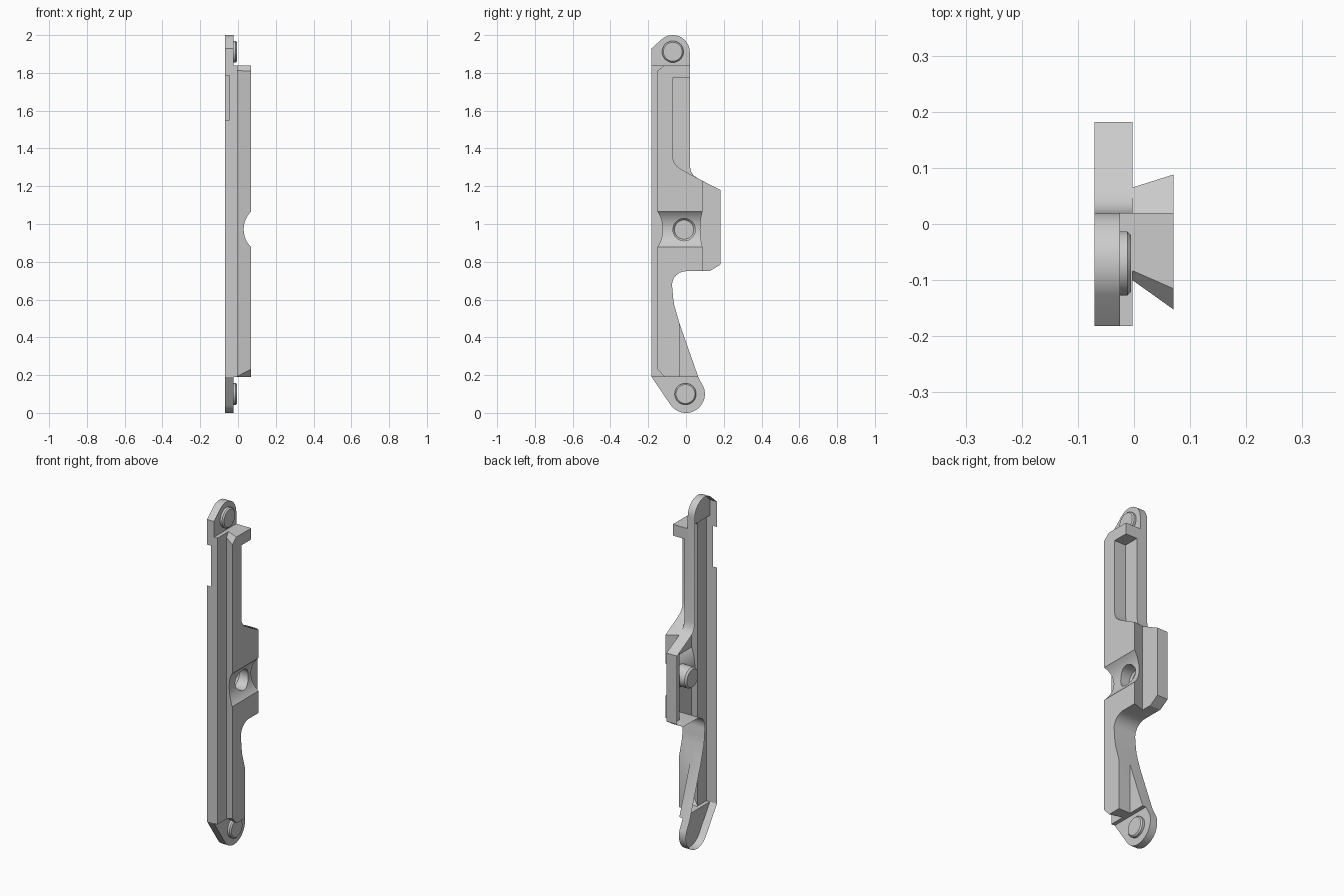
import bpy, bmesh
from math import cos, sin, radians

if "Cube" in bpy.data.objects:
    bpy.data.objects.remove(bpy.data.objects["Cube"])

BACK, TAB, LEDGE, FACE = -0.07, -0.025, -0.003, 0.07


def arc(cy, cz, r, a0, a1, n):
    return [(cy + r * cos(radians(a0 + (a1 - a0) * i / n)),
             cz + r * sin(radians(a0 + (a1 - a0) * i / n))) for i in range(n + 1)]


def circle(cy, cz, r, n=32):
    return arc(cy, cz, r, 0, 360, n)[:-1]


def loft(name, rings, cap_start=True):
    """Skin a stack of (x, yz-outline) rings along x."""
    bm = bmesh.new()
    loops = [[bm.verts.new((x, y, z)) for y, z in pts] for x, pts in rings]
    for a, b in zip(loops, loops[1:]):
        n = len(a)
        for i in range(n):
            j = (i + 1) % n
            bm.faces.new((a[i], a[j], b[j], b[i]))
    if cap_start:
        bm.faces.new(loops[0][::-1])
    bm.faces.new(loops[-1])
    bmesh.ops.recalc_face_normals(bm, faces=bm.faces)
    me = bpy.data.meshes.new(name)
    bm.to_mesh(me)
    bm.free()
    ob = bpy.data.objects.new(name, me)
    bpy.context.collection.objects.link(ob)
    return ob


def box(name, x0, x1, y0, y1, z0, z1):
    pts = [(y0, z0), (y1, z0), (y1, z1), (y0, z1)]
    return loft(name, [(x0, pts), (x1, pts)])


def boolean(target, tool, op):
    m = target.modifiers.new(op, 'BOOLEAN')
    m.operation, m.solver, m.object = op, 'EXACT', tool
    tool.hide_render = True
    tool.hide_set(True)


def smooth(ob):
    bpy.ops.object.select_all(action='DESELECT')
    ob.select_set(True)
    bpy.context.view_layer.objects.active = ob
    bpy.ops.object.shade_smooth_by_angle(angle=radians(25))


# Finger scoop edge shared by the base and the raised rail
scoop = [(-0.035, 0.475), (-0.062, 0.57), (-0.069, 0.615)] + arc(0, 0.676, 0.074, 195, 90, 12)

# Base plate silhouette with round end tabs and side bump
outline = (arc(0, 0.1, 0.1, 215, 380, 24) + [(0.065, 0.19)] + scoop +
           [(0.125, 0.75), (0.182, 0.785), (0.182, 1.18), (0.065, 1.24),
            (0.04, 1.257), (0.026, 1.278), (0.02, 1.31)] +
           arc(-0.07, 1.91, 0.09, 0, 128, 18) + [(-0.182, 1.93), (-0.182, 0.19)])
body = loft("plate_solid", [(BACK, outline), (LEDGE, outline)])

# Thinner end tabs
boolean(body, box("top_step_cutter", TAB, 0.1, -0.3, 0.3, 1.84, 2.1), 'DIFFERENCE')
boolean(body, box("bottom_step_cutter", TAB, 0.1, -0.3, 0.3, -0.1, 0.19), 'DIFFERENCE')

# Raised rail, undercut on the long edge and beside the bump
fillet = [(0, 1.275), (-0.035, 1.296), (-0.054, 1.312), (-0.066, 1.332), (-0.07, 1.355)]


def rail_outline(left, low, high, bump):
    return (left + [(-0.035, low)] + scoop + bump + fillet +
            [(-0.07, 1.775), (0.02, 1.775), (0.02, 1.84)] + high)


rail_low = rail_outline([(-0.1, 0.194), (-0.092, 0.19)], 0.19,
                        [(-0.083, 1.84), (-0.1, 1.812)], [(0.065, 0.75), (0.065, 1.24)])
rail_high = rail_outline([(-0.152, 0.232), (-0.112, 0.19)], 0.19,
                         [(-0.115, 1.84), (-0.152, 1.81)], [(0.088, 0.75), (0.088, 1.228)])
rail = loft("rail_solid", [(LEDGE, rail_low), (FACE, rail_high)])
boolean(body, rail, 'UNION')

# Round cross groove
groove = loft("groove_cutter", [(-0.3, circle(0, 0, 0.133, 64)), (0.3, circle(0, 0, 0.133, 64))])
for v in groove.data.vertices:
    x, y, z = v.co
    v.co = (0.163 + y, x, 0.972 + z)
groove.data.flip_normals()
bm = bmesh.new()
bm.from_mesh(groove.data)
bmesh.ops.recalc_face_normals(bm, faces=bm.faces)
bm.to_mesh(groove.data)
bm.free()
boolean(body, groove, 'DIFFERENCE')

# Blind hole in the groove
hole = loft("hole_cutter", [(-0.035, circle(-0.01, 0.97, 0.051)),
                            (-0.025, circle(-0.01, 0.97, 0.059)),
                            (0.12, circle(-0.01, 0.97, 0.059))])
boolean(body, hole, 'DIFFERENCE')

# Bake to a thin shell: open the back and cut the side notch
bpy.context.view_layer.update()
bm = bmesh.new()
bm.from_object(body, bpy.context.evaluated_depsgraph_get())
bmesh.ops.delete(bm, geom=[f for f in bm.faces if f.calc_center_median().x < BACK + 0.001],
                 context='FACES')


def wall_geom():
    faces = [f for f in bm.faces if all(v.co.y < -0.181 for v in f.verts)]
    return faces + list({e for f in faces for e in f.edges}) + list({v for f in faces for v in f.verts})


for co, no in (((-0.045, 0, 0), (1, 0, 0)), ((0, 0, 1.55), (0, 0, 1)), ((0, 0, 1.785), (0, 0, 1))):
    bmesh.ops.bisect_plane(bm, geom=wall_geom(), plane_co=co, plane_no=no)
notch = []
for f in bm.faces:
    c = f.calc_center_median()
    if c.y < -0.181 and c.x < -0.046 and 1.55 < c.z < 1.785:
        notch.append(f)
bmesh.ops.delete(bm, geom=notch, context='FACES')
me = bpy.data.meshes.new("latch_plate")
bm.to_mesh(me)
bm.free()
plate = bpy.data.objects.new("latch_plate", me)
bpy.context.collection.objects.link(plate)
smooth(plate)

# Remove the construction solids
for ob in list(bpy.data.objects):
    if ob is not plate and ob.name != plate.name:
        bpy.data.objects.remove(ob)

# Chamfered pins on the end tabs
for name, y, z in (("top_pin", -0.07, 1.912), ("bottom_pin", -0.003, 0.1)):
    smooth(loft(name, [(TAB, circle(y, z, 0.057)), (-0.012, circle(y, z, 0.057)),
                       (-0.005, circle(y, z, 0.05))], cap_start=False))
